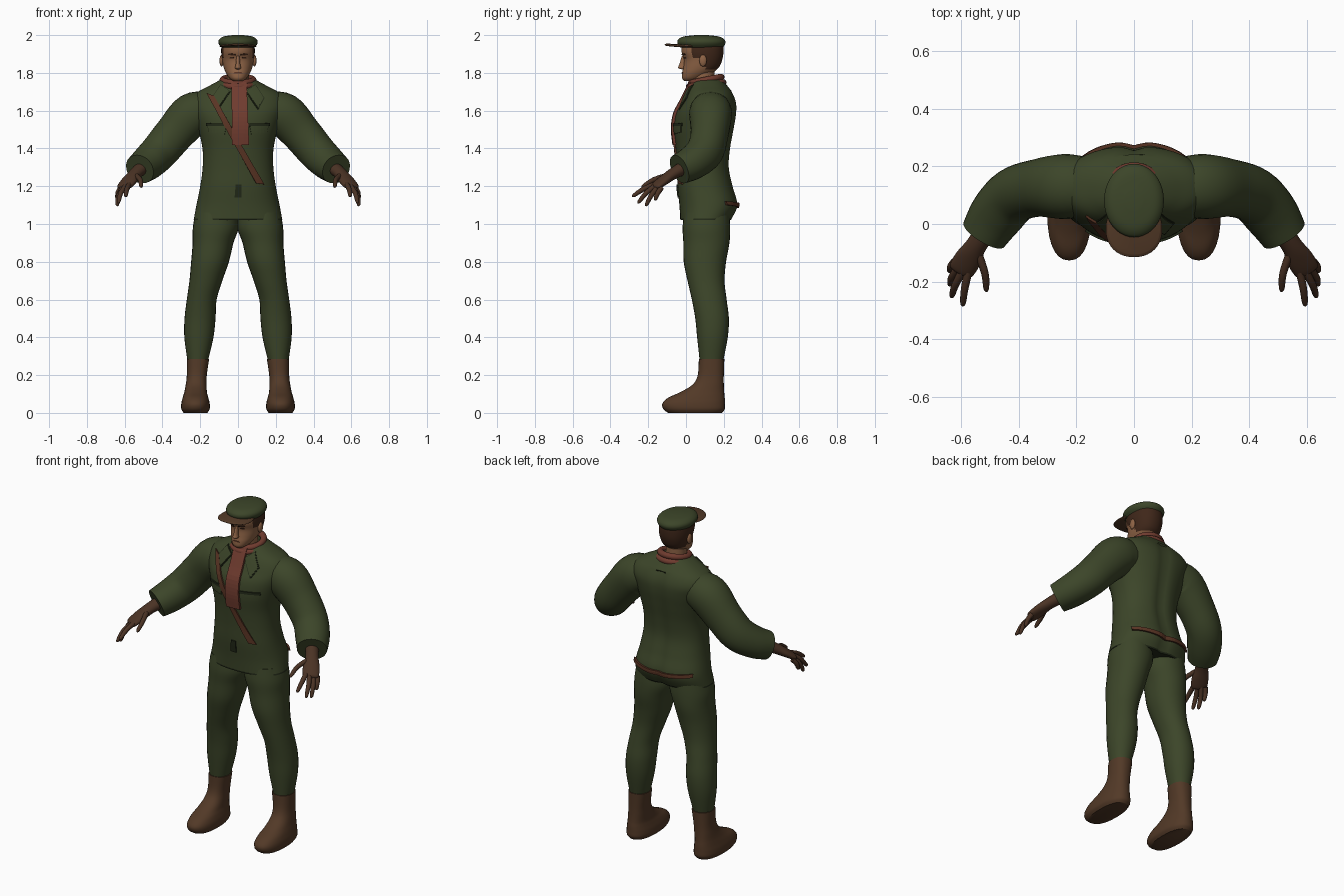
import bpy, bmesh, math
from mathutils import Vector
from mathutils.bvhtree import BVHTree

if "Cube" in bpy.data.objects:
    bpy.data.objects.remove(bpy.data.objects["Cube"])


def material(name, r, g, b):
    m = bpy.data.materials.new(name)
    m.use_nodes = True
    m.diffuse_color = (r, g, b, 1)
    bsdf = m.node_tree.nodes["Principled BSDF"]
    bsdf.inputs["Base Color"].default_value = (r, g, b, 1)
    bsdf.inputs["Roughness"].default_value = 0.8
    return m


GREEN = material("uniform green", .045, .06, .022)
SEAM = material("dark seam green", .016, .022, .009)
BOOT = material("boot brown", .085, .041, .02)
GLOVE = material("glove brown", .07, .033, .018)
SCARF = material("scarf red", .16, .044, .028)
STRAP = material("strap leather", .1, .034, .017)
SKIN = material("skin", .27, .125, .06)
HAIR = material("hair brown", .05, .02, .01)


def finish(name, bm, mats, smooth=True):
    me = bpy.data.meshes.new(name)
    bm.to_mesh(me)
    bm.free()
    ob = bpy.data.objects.new(name, me)
    bpy.context.collection.objects.link(ob)
    for m in mats:
        me.materials.append(m)
    if smooth:
        bpy.ops.object.select_all(action='DESELECT')
        ob.select_set(True)
        bpy.context.view_layer.objects.active = ob
        bpy.ops.object.shade_smooth_by_angle(angle=math.radians(50))
    return ob


def spline(keys, steps):
    """Smooth curve through tuples of any length."""
    out = []
    for i in range(len(keys) - 1):
        k = [keys[max(i - 1, 0)], keys[i], keys[i + 1], keys[min(i + 2, len(keys) - 1)]]
        for j in range(steps):
            t = j / steps
            out.append([b + .5 * t * (c - a + t * (2 * a - 5 * b + 4 * c - d + t * (3 * (b - c) + d - a)))
                        for a, b, c, d in zip(*k)])
    return out + [list(keys[-1])]


def loft(name, keys, mats, s=1, level=False, sides=28, steps=5, power=2.0, shape=None, paint=None):
    """Skin rings of (x, y, z, radius_a, radius_b); level keeps rings horizontal."""
    rows = spline(keys, steps)
    bm = bmesh.new()
    rings = []
    for i, (x, y, z, ra, rb) in enumerate(rows):
        a, b = Vector((1, 0, 0)), Vector((0, 1, 0))
        if not level:
            t = Vector(rows[min(i + 1, len(rows) - 1)][:3]) - Vector(rows[max(i - 1, 0)][:3])
            a = t.cross((0, 0, 1)).normalized()
            b = a.cross(t).normalized()
        ring = []
        for j in range(sides):
            w = math.tau * j / sides
            c, d = math.cos(w), math.sin(w)
            p = Vector((x, y, z))
            p += a * ra * math.copysign(abs(c) ** (2 / power), c)
            p += b * rb * math.copysign(abs(d) ** (2 / power), d)
            if shape:
                p = shape(p)
            ring.append(bm.verts.new((p.x * s, p.y, p.z)))
        rings.append(ring)
    for r, q in zip(rings, rings[1:]):
        for j in range(sides):
            n = (j + 1) % sides
            bm.faces.new((r[j], r[n], q[n], q[j]))
    bm.faces.new(rings[0])
    bm.faces.new(rings[-1])
    bmesh.ops.recalc_face_normals(bm, faces=bm.faces)
    if paint:
        for f in bm.faces:
            f.material_index = paint(f.calc_center_median())
    tree = BVHTree.FromBMesh(bm)
    finish(name, bm, mats)
    return tree


def slabs(rows, x=0):
    """Level rings given as (z, half width, front y, back y)."""
    return [(x, (f + b) / 2, z, w, (b - f) / 2) for z, w, f, b in rows]


def patch(name, corners, mat, tree, thick=.006, back=False, n=10):
    """Cloth plate laid on a surface; corners (x, z) run counter-clockwise seen from the front."""
    bm = bmesh.new()
    bl, br, tr, tl = [Vector(c) for c in corners]
    way = -1 if back else 1
    grid = []
    for i in range(n + 1):
        v = i / n
        row = []
        for j in range(n + 1):
            p = bl.lerp(br, j / n).lerp(tl.lerp(tr, j / n), v)
            hit = tree.ray_cast(Vector((p.x, -way, p.y)), Vector((0, way, 0)))[0]
            row.append(bm.verts.new((p.x, hit.y if hit else .1, p.y)))
        grid.append(row)
    for r, q in zip(grid, grid[1:]):
        for j in range(n):
            f = [r[j], r[j + 1], q[j + 1], q[j]]
            bm.faces.new(f[::-1] if back else f)
    ob = finish(name, bm, [mat], smooth=False)
    mod = ob.modifiers.new("thickness", 'SOLIDIFY')
    mod.thickness, mod.offset = thick, 1


def mirrored(corners, s):
    return corners if s > 0 else [(-x, z) for x, z in corners][::-1]


def ball(name, loc, size, mat):
    bm = bmesh.new()
    bmesh.ops.create_uvsphere(bm, u_segments=16, v_segments=10, radius=1)
    for v in bm.verts:
        v.co = Vector(loc) + Vector(a * b for a, b in zip(v.co, size))
    finish(name, bm, [mat])


# Jacket body with a groove down the spine and a dark hem
def spine(p):
    if p.y > .12 and p.z < 1.7:
        p.y -= .014 * math.exp(-(p.x / .03) ** 2)
    return p


jacket = loft("jacket", slabs([
    (1.02, .235, -.03, .24), (1.1, .22, -.035, .275), (1.2, .2, -.045, .25), (1.3, .187, -.048, .23),
    (1.4, .188, -.055, .237), (1.5, .21, -.065, .255), (1.58, .235, -.055, .268), (1.64, .25, -.025, .268),
    (1.69, .225, .0, .25), (1.73, .155, .02, .22), (1.765, .09, .04, .19)]),
    [GREEN, SEAM], level=True, sides=56, steps=6, power=2.3, shape=spine, paint=lambda c: int(c.z < 1.03))

# Neck and head, hair painted behind the temples
loft("neck", slabs([(1.7, .06, .03, .15), (1.76, .058, .03, .15), (1.83, .058, .03, .15)]), [SKIN], level=True)


def hairline(c):
    behind = c.y > .1 and c.z > 1.815
    temple = c.y > .035 and c.z > 1.875
    return int(behind or temple)


head = loft("head", slabs([
    (1.757, .025, -.01, .05), (1.772, .045, -.021, .09), (1.8, .064, -.02, .14), (1.83, .076, -.014, .175),
    (1.87, .084, -.01, .192), (1.91, .089, -.023, .198), (1.95, .086, -.02, .195), (1.97, .075, 0, .17)]),
    [SKIN, HAIR], level=True, sides=48, power=2.15, paint=hairline)
loft("nose", slabs([(1.818, .006, -.02, .0), (1.826, .016, -.042, .0), (1.845, .012, -.036, .0),
                    (1.89, .008, -.022, .0)]), [SKIN], level=True, sides=14)
patch("mouth", [(-.022, 1.797), (.022, 1.797), (.018, 1.803), (-.018, 1.803)], STRAP, head, .003)

# Cap and peak
loft("cap", slabs([(1.935, .088, -.03, .195), (1.95, .1, -.042, .206), (1.965, .104, -.046, .209),
                   (1.98, .097, -.038, .2), (1.993, .075, -.01, .172), (2.0, .03, .05, .115)]),
     [GREEN], level=True, sides=40)


def droop(p):
    p.z -= .9 * p.x ** 2
    return p


loft("cap_peak", slabs([(1.944, .09, -.108, .08), (1.949, .098, -.115, .08), (1.955, .09, -.105, .08)]),
     [BOOT], level=True, sides=40, power=2.2, shape=droop)

# Scarf: two wound folds and a hanging tail
for i, (z, major, tilt) in enumerate([(1.738, .09, .12), (1.762, .08, .2)]):
    bpy.ops.mesh.primitive_torus_add(major_radius=major, minor_radius=.018, major_segments=40,
                                     minor_segments=12, location=(0, .107, z), rotation=(tilt, 0, 0))
    fold = bpy.context.object
    fold.name = f"scarf_fold_{i + 1}"
    fold.data.materials.append(SCARF)
    bpy.ops.object.shade_smooth_by_angle(angle=math.radians(50))
patch("scarf_tail", [(-.03, 1.42), (.057, 1.42), (.045, 1.745), (-.035, 1.745)], SCARF, jacket, .015, n=16)

# Shoulder strap, front tab and back belt
patch("shoulder_strap", [(.095, 1.215), (.135, 1.21), (-.125, 1.675), (-.165, 1.69)], STRAP, jacket, .009, n=20)
patch("front_tab", [(-.018, 1.14), (.018, 1.14), (.018, 1.21), (-.012, 1.21)], SEAM, jacket)

for s, side in ((1, "left"), (-1, "right")):
    patch(side + "_belt", mirrored([(0, 1.085), (.19, 1.1), (.19, 1.118), (0, 1.108)], s),
          STRAP, jacket, .012, back=True)

    # Lapel and pocket flap, each with a dark edge beneath
    patch(side + "_lapel_edge", mirrored([(.106, 1.603), (.14, 1.665), (.09, 1.738), (.04, 1.7)], s), SEAM, jacket, .004)
    patch(side + "_lapel", mirrored([(.105, 1.612), (.134, 1.665), (.09, 1.732), (.045, 1.7)], s), GREEN, jacket, .008)
    patch(side + "_pocket_edge", mirrored([(.055, 1.517), (.165, 1.52), (.165, 1.534), (.055, 1.531)], s),
          SEAM, jacket, .008)
    patch(side + "_pocket_flap", mirrored([(.07, 1.475), (.15, 1.485), (.16, 1.525), (.06, 1.522)], s),
          GREEN, jacket, .006)

    # Eye, brow and ear
    patch(side + "_eye", mirrored([(.02, 1.877), (.044, 1.877), (.042, 1.884), (.022, 1.884)], s), HAIR, head, .003)
    patch(side + "_brow", mirrored([(.014, 1.893), (.05, 1.896), (.048, 1.904), (.014, 1.9)], s), HAIR, head, .005)
    ball(side + "_ear", (.087 * s, .09, 1.865), (.011, .02, .031), SKIN)

    # Sleeve
    loft(side + "_sleeve", [
        (.15, .13, 1.6, .1, .095), (.24, .13, 1.58, .113, .115), (.335, .125, 1.48, .1, .105),
        (.415, .1, 1.385, .097, .099), (.475, .035, 1.325, .095, .09), (.52, -.035, 1.29, .083, .08)],
        [GREEN], s, power=2.1)

    # Gloved palm, thumb and fingers
    loft(side + "_palm", [
        (.49, .01, 1.31, .04, .038), (.545, -.07, 1.265, .036, .03), (.575, -.12, 1.23, .046, .025),
        (.6, -.16, 1.2, .044, .018), (.606, -.17, 1.193, .03, .008)], [GLOVE], s, sides=20)
    digits = {
        "thumb": ((.545, -.09, 1.26), (.518, -.17, 1.235), (.512, -.235, 1.195)),
        "index_finger": ((.575, -.165, 1.21), (.588, -.225, 1.185), (.595, -.285, 1.145)),
        "middle_finger": ((.592, -.16, 1.205), (.62, -.21, 1.165), (.634, -.255, 1.11)),
        "ring_finger": ((.608, -.148, 1.197), (.632, -.185, 1.15), (.64, -.213, 1.095)),
        "little_finger": ((.622, -.13, 1.192), (.636, -.148, 1.165), (.64, -.165, 1.125))}
    for digit, (base, mid, tip) in digits.items():
        near = tuple(Vector(mid).lerp(tip, .8))
        loft(f"{side}_{digit}", [base + (.014, .014), mid + (.013, .013), near + (.01, .01), tip + (.003, .003)],
             [GLOVE], s, sides=12, steps=4)

    # Trouser leg
    loft(side + "_trouser_leg", [
        (.115, .11, 1.06, .11, .12), (.118, .108, .98, .121, .126), (.132, .108, .9, .108, .122),
        (.148, .1, .8, .1, .112), (.17, .106, .7, .087, .098), (.192, .123, .6, .079, .092),
        (.201, .138, .5, .082, .089), (.207, .14, .4, .077, .081), (.213, .135, .28, .055, .063)],
        [GREEN], s, level=True, power=2.1)

    # Boot
    loft(side + "_boot", slabs([
        (.285, .059, .068, .203), (.2, .053, .062, .2), (.15, .055, .035, .2), (.11, .06, -.03, .202),
        (.08, .068, -.095, .205), (.05, .075, -.125, .206), (.02, .075, -.12, .205), (0, .063, -.095, .19)], .225),
        [BOOT], s, level=True, power=2.35, shape=lambda p: Vector((p.x - .07 * max(p.z - .1, 0), p.y, p.z)))
